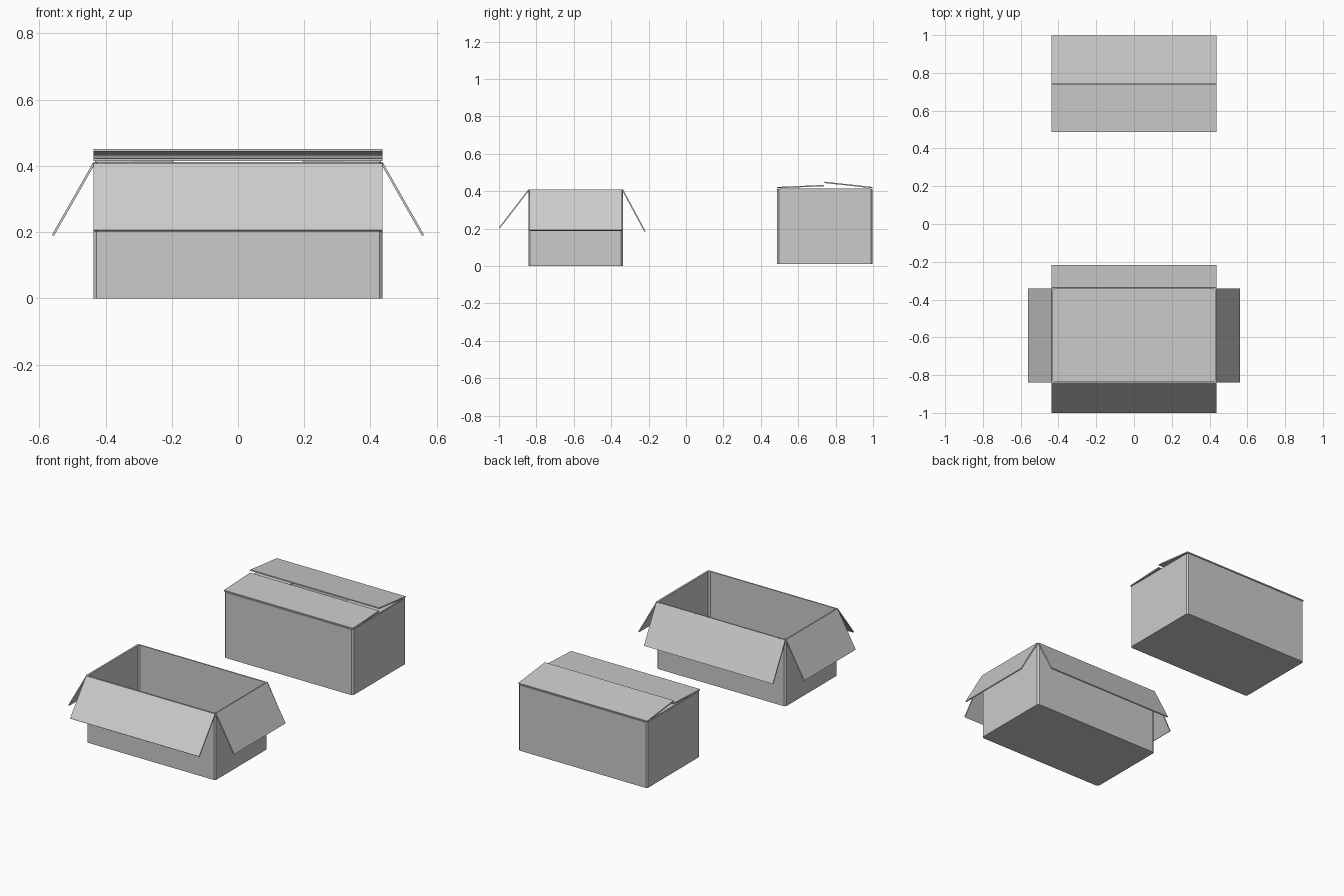
import bpy, bmesh
from mathutils import Vector

if "Cube" in bpy.data.objects:
    bpy.data.objects.remove(bpy.data.objects["Cube"])

T = 0.007      # cardboard thickness
HX = 0.436     # half width of both boxes


def make_object(name, bm):
    bmesh.ops.recalc_face_normals(bm, faces=bm.faces[:])
    me = bpy.data.meshes.new(name)
    bm.to_mesh(me)
    bm.free()
    ob = bpy.data.objects.new(name, me)
    bpy.context.collection.objects.link(ob)
    return ob


def carton(name, y0, y1, z0, z1, c=0.009):
    """Open-topped hollow carton with chamfered upright corners."""
    def ring(d):
        x, a, b = HX - d, y0 + d, y1 - d
        return [(-x + c, a), (x - c, a), (x, a + c), (x, b - c),
                (x - c, b), (-x + c, b), (-x, b - c), (-x, a + c)]
    bm = bmesh.new()
    levels = [(0, z0), (0, z1), (T, z1), (T, z0 + T)]
    rings = [[bm.verts.new((x, y, z)) for x, y in ring(d)] for d, z in levels]
    for lo, hi in zip(rings, rings[1:]):
        for i in range(8):
            j = (i + 1) % 8
            bm.faces.new((lo[i], lo[j], hi[j], hi[i]))
    bm.faces.new(rings[0])
    bm.faces.new(rings[-1])
    return make_object(name, bm)


def flap(name, hinge, tip, axis, lo, hi, t=T, c=0.0):
    """Thin panel from hinge to tip (across, z), running lo..hi along axis."""
    h, e = Vector(hinge), Vector(tip)
    d = (e - h).normalized()
    n = Vector((-d.y, d.x)) * t / 2
    outline = [(h, lo), (e - d * c, lo), (e, lo + c), (e, hi - c), (e - d * c, hi), (h, hi)]
    if c == 0:
        outline = [(h, lo), (e, lo), (e, hi), (h, hi)]
    bm = bmesh.new()
    sides = []
    for s in (1, -1):
        pts = [(p + n * s, k) for p, k in outline]
        sides.append([bm.verts.new((k, p.x, p.y) if axis == 'X' else (p.x, k, p.y))
                      for p, k in pts])
    a, b = sides
    bm.faces.new(a)
    bm.faces.new(b[::-1])
    for i in range(len(a)):
        j = (i + 1) % len(a)
        bm.faces.new((a[i], b[i], b[j], a[j]))
    return make_object(name, bm)


# Open box at the front with four flaps hanging outwards
carton("open_box_body", -0.842, -0.338, 0.0, 0.408)
flap("open_front_flap", (-0.842, 0.405), (-0.997, 0.204), 'X', -HX, HX)
flap("open_back_flap", (-0.338, 0.405), (-0.219, 0.184), 'X', -HX, HX)
for s, side in ((-1, "left"), (1, "right")):
    flap(f"open_{side}_flap", (s * 0.435, 0.408), (s * 0.559, 0.190), 'Y', -0.838, -0.342)

# Closed box at the back: end flaps folded in, long flaps meeting on top
carton("closed_box_body", 0.487, 0.998, 0.011, 0.412)
for s, side in ((-1, "left"), (1, "right")):
    flap(f"closed_{side}_flap", (s * 0.432, 0.412), (s * 0.19, 0.409), 'Y', 0.497, 0.988)
flap("closed_front_flap", (0.487, 0.419), (0.739, 0.430), 'X', -HX, HX)
flap("closed_back_flap", (0.998, 0.419), (0.741, 0.447), 'X', -HX, HX)
